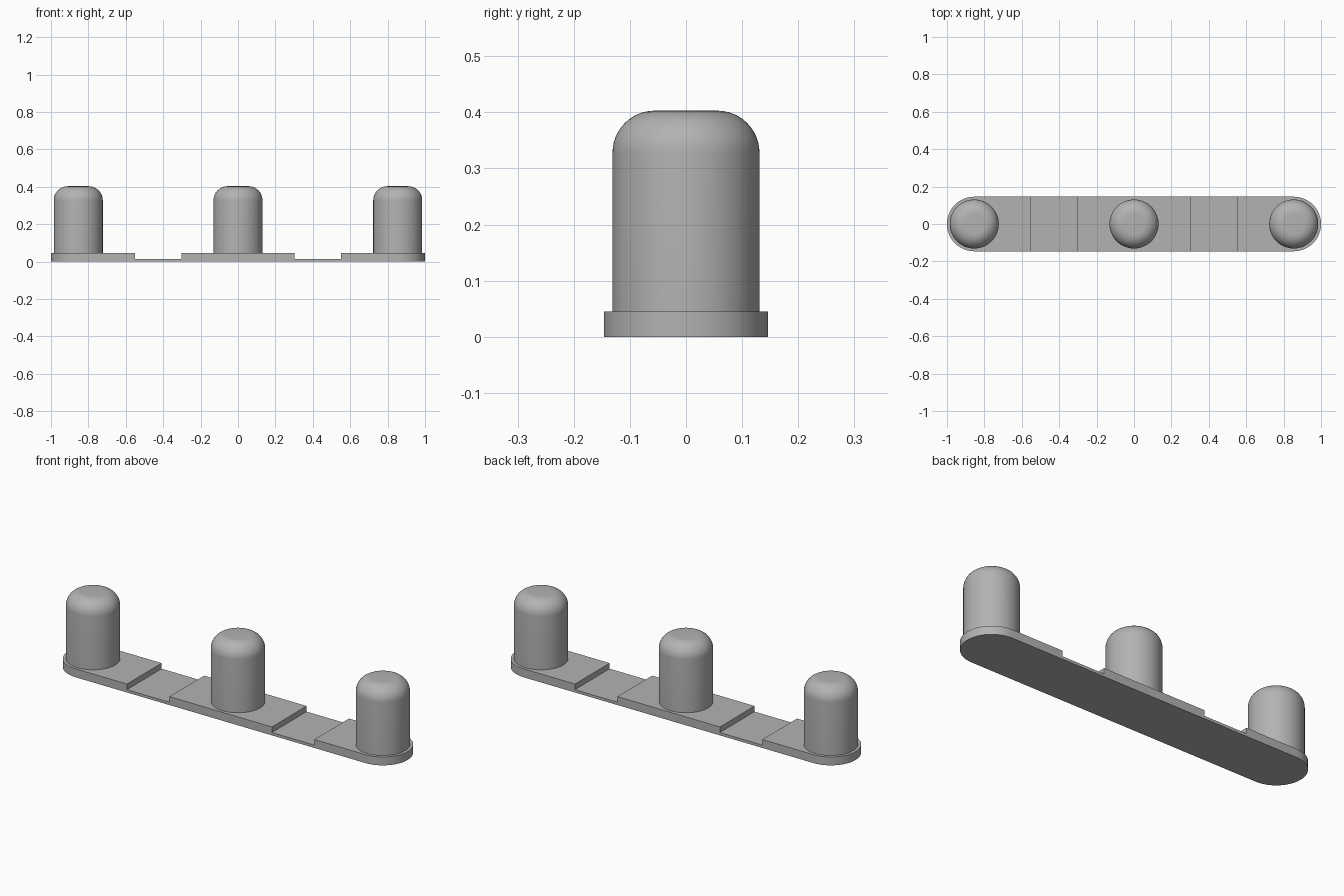
import bpy, bmesh
from math import pi, sin, cos, radians

if "Cube" in bpy.data.objects:
    bpy.data.objects.remove(bpy.data.objects["Cube"], do_unlink=True)

END_X, HALF_W = 0.854, 0.146          # end arc centre and radius
BASE_H, RECESS_H = 0.045, 0.015
POST_R, POST_TOP, FILLET = 0.131, 0.403, 0.075

grey = bpy.data.materials.new("plain_grey")
grey.use_nodes = True
colour = (0.45, 0.45, 0.45, 1)
grey.diffuse_color = colour
grey.node_tree.nodes["Principled BSDF"].inputs["Base Color"].default_value = colour


def make_object(name, bm):
    bmesh.ops.recalc_face_normals(bm, faces=bm.faces)
    mesh = bpy.data.meshes.new(name)
    bm.to_mesh(mesh)
    bm.free()
    mesh.materials.append(grey)
    obj = bpy.data.objects.new(name, mesh)
    bpy.context.collection.objects.link(obj)
    return obj


def smooth(obj):
    bpy.ops.object.select_all(action="DESELECT")
    obj.select_set(True)
    bpy.context.view_layer.objects.active = obj
    bpy.ops.object.shade_smooth_by_angle(angle=radians(30))


# Base bar with rounded ends
bm = bmesh.new()
steps = 24
outline = []
for side in (1, -1):
    for i in range(steps + 1):
        a = -pi / 2 + pi * i / steps
        outline.append(bm.verts.new((side * (END_X + HALF_W * cos(a)), side * HALF_W * sin(a), 0)))
face = bm.faces.new(outline)
extruded = bmesh.ops.extrude_face_region(bm, geom=[face])["geom"]
bmesh.ops.translate(bm, vec=(0, 0, BASE_H), verts=[v for v in extruded if isinstance(v, bmesh.types.BMVert)])
base = make_object("base_bar", bm)

# Two recesses cut across the bar
for side in (-1, 1):
    bm = bmesh.new()
    bmesh.ops.create_cube(bm, size=1)
    bmesh.ops.scale(bm, vec=(0.25, 0.5, 0.2), verts=bm.verts)
    bmesh.ops.translate(bm, vec=(side * 0.427, 0, RECESS_H + 0.1), verts=bm.verts)
    cutter = make_object("recess_cutter", bm)
    cutter.hide_render = True
    smooth(base)
    mod = base.modifiers.new("recess", "BOOLEAN")
    mod.operation, mod.solver, mod.object = "DIFFERENCE", "EXACT", cutter
    bpy.ops.object.modifier_move_to_index(modifier=mod.name, index=0)
    bpy.ops.object.modifier_apply(modifier=mod.name)
    bpy.data.objects.remove(cutter, do_unlink=True)
smooth(base)

# Three round-shouldered posts
profile = [(POST_R, BASE_H)]
for i in range(13):
    a = pi / 2 * i / 12
    profile.append((POST_R - FILLET + FILLET * cos(a), POST_TOP - FILLET + FILLET * sin(a)))
profile.append((0, POST_TOP))

for name, x in (("right_post", -END_X), ("centre_post", 0), ("left_post", END_X)):
    bm = bmesh.new()
    verts = [bm.verts.new((r, 0, z)) for r, z in profile]
    edges = [bm.edges.new(pair) for pair in zip(verts, verts[1:])]
    bmesh.ops.spin(bm, geom=verts + edges, cent=(0, 0, 0), axis=(0, 0, 1), angle=2 * pi, steps=64)
    bmesh.ops.remove_doubles(bm, verts=bm.verts, dist=0.0001)
    post = make_object(name, bm)
    post.location.x = x
    smooth(post)
